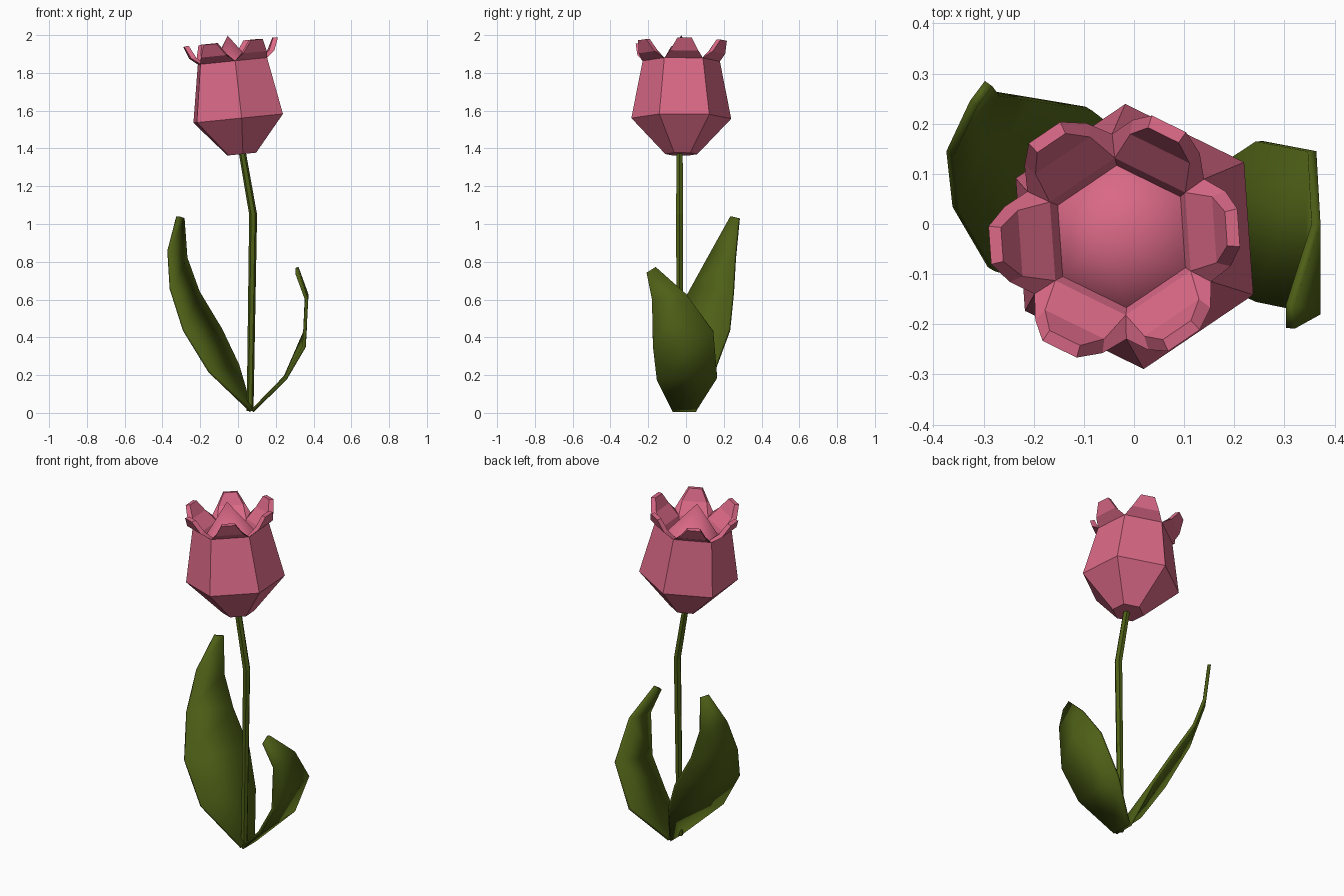
import bpy, bmesh, math
from mathutils import Vector, Matrix

if "Cube" in bpy.data.objects:
    bpy.data.objects.remove(bpy.data.objects["Cube"], do_unlink=True)


def material(name, rgb):
    m = bpy.data.materials.new(name)
    m.use_nodes = True
    m.diffuse_color = (*rgb, 1)
    bsdf = m.node_tree.nodes["Principled BSDF"]
    bsdf.inputs["Base Color"].default_value = (*rgb, 1)
    bsdf.inputs["Roughness"].default_value = 0.8
    return m


PINK = material("petal pink", (0.70, 0.14, 0.24))
GREEN = material("leaf green", (0.075, 0.115, 0.008))


def make(name, polys, mat, matrix=Matrix()):
    """Mesh object from polygons given as lists of points, welded together."""
    bm = bmesh.new()
    for poly in polys:
        bm.faces.new([bm.verts.new(matrix @ Vector(p)) for p in poly])
    bmesh.ops.remove_doubles(bm, verts=bm.verts, dist=0.0005)
    bmesh.ops.recalc_face_normals(bm, faces=bm.faces)
    mesh = bpy.data.meshes.new(name)
    bm.to_mesh(mesh)
    bm.free()
    mesh.materials.append(mat)
    ob = bpy.data.objects.new(name, mesh)
    bpy.context.collection.objects.link(ob)
    return ob


def smooth(ob, angle):
    bpy.ops.object.select_all(action='DESELECT')
    ob.select_set(True)
    bpy.context.view_layer.objects.active = ob
    bpy.ops.object.shade_smooth_by_angle(angle=math.radians(angle))


def ring(r, z, centre=(0, 0), turn=34):
    return [(centre[0] + r * math.cos(math.radians(turn + 60 * k)),
             centre[1] + r * math.sin(math.radians(turn + 60 * k)), z)
            for k in range(6)]


def bridge(a, b):
    return [[a[k], a[(k + 1) % 6], b[(k + 1) % 6], b[k]] for k in range(6)]


# Flower head: six-sided cup leaning slightly to one side
lean = Matrix.Translation((0.02, -0.025, 1.37)) @ Matrix.Rotation(-0.1, 4, 'Y')
base, belly, rim = ring(0.085, 0), ring(0.265, 0.19), ring(0.205, 0.495)
throat, lip = ring(0.157, 0.475), ring(0.138, 0.435)
cup = [base] + bridge(base, belly) + bridge(belly, rim) + bridge(throat, lip)


def pair(k, r, half, z):
    """Two points either side of the middle of cup side k."""
    a = math.radians(64 + 60 * k)
    out, side = Vector((math.cos(a), math.sin(a), 0)), Vector((-math.sin(a), math.cos(a), 0))
    return [out * r + side * s * half + Vector((0, 0, z)) for s in (-1, 1)]


# Flared petal tip on each side of the cup
for k in range(6):
    n = (k + 1) % 6
    rows = [(rim[k], rim[n]),
            pair(k, 0.222, 0.075, 0.53), pair(k, 0.25, 0.038, 0.595),
            pair(k, 0.225, 0.034, 0.598), pair(k, 0.195, 0.066, 0.535),
            (throat[k], throat[n])]
    for (a, b), (c, d) in zip(rows, rows[1:]):
        cup.append([a, b, d, c])
    for s in (0, 1):
        cup.append([rows[0][s], rows[1][s], rows[4][s], rows[5][s]])
        cup.append([rows[1][s], rows[2][s], rows[3][s], rows[4][s]])
make("flower_cup", cup, PINK, lean)

# Pointed inner bud
foot, apex = ring(0.16, 0.42), (-0.012, 0, 0.632)
bud = make("inner_bud", [[foot[k], foot[(k + 1) % 6], apex] for k in range(6)], PINK, lean)
smooth(bud, 180)

# Bent six-sided stem
rings = [ring(r, z, (x, -0.034), 0) for x, z, r in
         ((0.064, 0.01, 0.018), (0.08, 1.05, 0.021), (0.021, 1.39, 0.019))]
make("stem", [rings[0], rings[2]] + bridge(rings[0], rings[1]) + bridge(rings[1], rings[2]), GREEN)


def leaf(name, front_edge, back_edge):
    """Curved blade between two edge lines."""
    quads = [[front_edge[i], front_edge[i + 1], back_edge[i + 1], back_edge[i]]
             for i in range(len(front_edge) - 1)]
    ob = make(name, quads, GREEN)
    solid = ob.modifiers.new("thickness", 'SOLIDIFY')
    solid.thickness = 0.018
    solid.offset = 0
    smooth(ob, 30)


leaf("tall_right_leaf",
     [(0.07, -0.07, 0.01), (-0.15, -0.13, 0.22), (-0.285, -0.09, 0.44),
      (-0.355, 0.03, 0.66), (-0.367, 0.14, 0.86), (-0.32, 0.24, 1.04)],
     [(0.07, 0.05, 0.01), (0.0, 0.16, 0.25), (-0.09, 0.23, 0.44),
      (-0.21, 0.25, 0.64), (-0.275, 0.26, 0.82), (-0.29, 0.28, 1.03)])
leaf("short_left_leaf",
     [(0.075, -0.07, 0.01), (0.25, -0.155, 0.18), (0.35, -0.175, 0.35),
      (0.363, -0.18, 0.6), (0.312, -0.208, 0.74)],
     [(0.075, 0.05, 0.01), (0.25, 0.165, 0.19), (0.355, 0.145, 0.43),
      (0.363, 0.0, 0.63), (0.312, -0.16, 0.77)])
